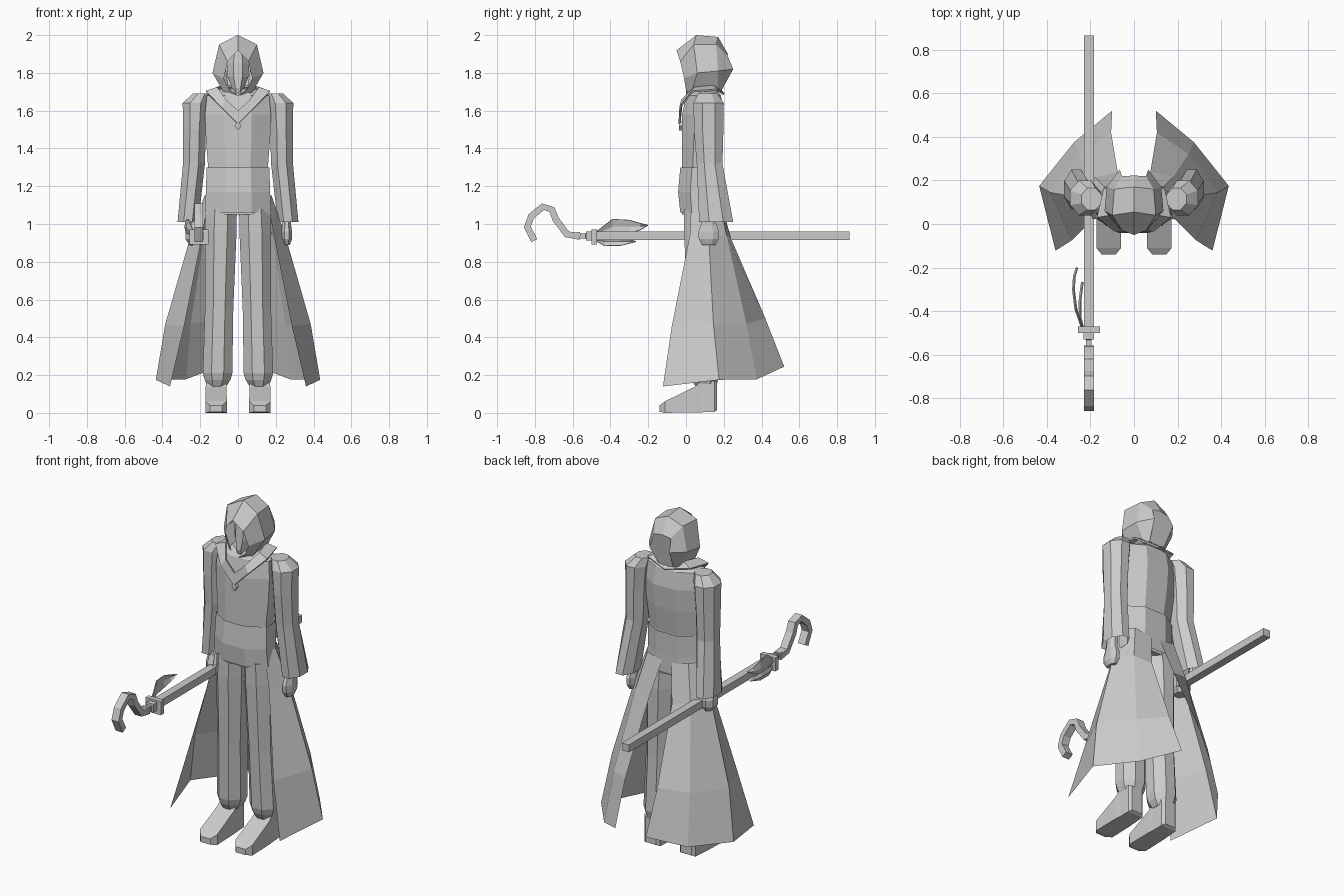
import bpy, bmesh, math

GREY = bpy.data.materials.new("light_grey")
GREY.diffuse_color = (0.6, 0.6, 0.6, 1)


def finish(name, bm):
    bmesh.ops.remove_doubles(bm, verts=bm.verts, dist=0.0005)
    bmesh.ops.recalc_face_normals(bm, faces=bm.faces)
    me = bpy.data.meshes.new(name)
    bm.to_mesh(me)
    bm.free()
    me.materials.append(GREY)
    ob = bpy.data.objects.new(name, me)
    bpy.context.collection.objects.link(ob)
    return ob


def loft(name, rings, closed=True, caps=(True, True), sx=1):
    """Bridge a list of point rings; sx=-1 mirrors in x."""
    bm = bmesh.new()
    vs = [[bm.verts.new((sx * x, y, z)) for x, y, z in r] for r in rings]
    n = len(rings[0])
    for a, b in zip(vs, vs[1:]):
        for i in range(n if closed else n - 1):
            j = (i + 1) % n
            bm.faces.new((a[i], a[j], b[j], b[i]))
    if closed and caps[0]:
        bm.faces.new(vs[0])
    if closed and caps[1]:
        bm.faces.new(vs[-1])
    return finish(name, bm)


def oval(z, cx, cy, rx, ry, n=8):
    k = 1 / math.cos(math.pi / n)
    return [(cx + k * rx * math.cos((i + .5) * math.tau / n),
             cy + k * ry * math.sin((i + .5) * math.tau / n), z) for i in range(n)]


def body(z, hx, yf, yb):
    return oval(z, 0, (yf + yb) / 2, hx, (yb - yf) / 2)


def mirror_ring(half):
    """Half ring from top centre to bottom centre -> full ring."""
    return half + [(-x, y, z) for x, y, z in half[-2:0:-1]]


def rect_y(y, cx, hx, z0, z1):
    return [(cx - hx, y, z0), (cx + hx, y, z0), (cx + hx, y, z1), (cx - hx, y, z1)]


# torso and waist
loft("torso", [body(*r) for r in [
    (1.05, .172, -.02, .17), (1.17, .162, -.02, .165), (1.30, .158, -.02, .17),
    (1.45, .17, -.02, .19), (1.58, .175, -.02, .2), (1.68, .165, .0, .185),
    (1.715, .09, .03, .16)]])
loft("belt", [body(*r) for r in [
    (1.06, .176, -.03, .178), (1.17, .17, -.042, .178), (1.30, .166, -.03, .18)]],
    caps=(False, False))

# collar band with its pointed front
outer = [(0, -.04, 1.53), (.09, -.035, 1.62), (.17, .03, 1.705), (.14, .165, 1.715), (0, .205, 1.69)]
inner = [(0, -.035, 1.60), (.065, -.025, 1.66), (.11, .04, 1.725), (.085, .145, 1.735), (0, .17, 1.73)]
collar = loft("collar", [mirror_ring(outer), mirror_ring(inner)], caps=(False, False))
collar.modifiers.new("thickness", "SOLIDIFY").thickness = 0.01
# pendant
loft("pendant", [[(0, y, 1.545), (.018, y, 1.52), (0, y, 1.495), (-.018, y, 1.52)]
                 for y in (-.02, -.036)])

# hood, open at the front
loft("hood", [mirror_ring(h) for h in [
    [(0, -.05, 1.92), (.055, -.03, 1.86), (.075, -.01, 1.77), (.045, .0, 1.71), (0, .0, 1.68)],
    [(0, .055, 2.0), (.1, .04, 1.95), (.135, .06, 1.80), (.078, .03, 1.70), (0, .015, 1.65)],
    [(0, .17, 1.99), (.09, .16, 1.95), (.125, .17, 1.81), (.07, .17, 1.70), (0, .18, 1.70)],
    [(0, .222, 1.9), (.055, .22, 1.89), (.065, .25, 1.82), (.05, .19, 1.71), (0, .19, 1.70)]]],
    caps=(False, True))
# face and neck
loft("face", [body(*r) for r in [
    (1.67, .03, .02, .12), (1.72, .032, .005, .13), (1.78, .055, .01, .14),
    (1.85, .06, .015, .15), (1.92, .04, .03, .14)]])

for sx, side in ((1, "left"), (-1, "right")):
    # sleeve with flared open cuff
    loft(side + "_sleeve", [oval(*r) for r in [
        (1.69, .195, .115, .045, .05), (1.64, .225, .12, .068, .08),
        (1.50, .23, .12, .06, .078), (1.32, .233, .125, .058, .068),
        (1.01, .265, .16, .055, .09)]], caps=(True, False), sx=sx)
    # hand: the right one is closed around the staff
    hx = .258 if sx > 0 else .228
    w = .028 if sx > 0 else .05
    loft(side + "_hand", [oval(*r) for r in [
        (1.10, .255, .13, .025, .03), (1.0, hx, .12, w * .8, .04),
        (.96, hx, .12, w, .055), (.92, hx, .12, w, .052), (.89, hx, .12, w * .6, .035)]], sx=sx)
    # trouser leg, gathered at the ankle
    loft(side + "_leg", [oval(*r) for r in [
        (1.08, .088, .08, .082, .09), (.95, .092, .085, .084, .095),
        (.55, .1, .09, .075, .082), (.21, .108, .1, .078, .08),
        (.175, .108, .1, .068, .07), (.14, .112, .105, .05, .055)]], sx=sx)
    # boot
    loft(side + "_boot", [rect_y(*r) for r in [
        (-.14, .116, .032, .006, .04), (-.11, .116, .057, 0, .062),
        (.05, .116, .055, .003, .14), (.08, .116, .052, .003, .17),
        (.15, .116, .05, .006, .17), (.165, .116, .035, .015, .165)]], sx=sx)
    # coat tail: columns from the front edge round to the back edge
    loft(side + "_coat_tail", [
        [(.15, .03, 1.15), (.19, .02, .94), (.285, -.075, .46), (.36, -.122, .14)],
        [(.178, .1, 1.15), (.25, .12, .94), (.385, .145, .47), (.435, .175, .175)],
        [(.135, .17, 1.15), (.18, .215, .94), (.25, .32, .47), (.275, .375, .178)],
        [(.03, .18, 1.13), (.075, .24, .92), (.105, .42, .50), (.10, .52, .245)]],
        closed=False, sx=sx)

# staff shaft with stepped head
SX, SZ = -.207, .937
loft("staff_shaft", [rect_y(y, SX, .023, SZ - .022, SZ + .022) for y in (.865, -.48)])
loft("staff_guard", [rect_y(y, SX, .05, .892, .972) for y in (-.47, -.5)])
loft("staff_neck", [rect_y(y, SX, h, SZ - h, SZ + h) for y, h in
                    [(-.49, .024), (-.53, .024), (-.531, .013), (-.56, .013), (-.561, .02), (-.58, .02)]])

# crook: a square band swept along a hooked path
path = [(-.56, .935), (-.63, .945), (-.69, 1.025), (-.709, 1.075), (-.757, 1.092),
        (-.82, 1.04), (-.84, .984), (-.803, .912)]
rings = []
for i, (y, z) in enumerate(path):
    a, b = path[max(i - 1, 0)], path[min(i + 1, len(path) - 1)]
    dy, dz = b[0] - a[0], b[1] - a[1]
    d = math.hypot(dy, dz)
    oy, oz = -dz / d * .018, dy / d * .018
    rings.append([(SX + s * .023, y + t * oy, z + t * oz)
                  for s, t in ((-1, -1), (1, -1), (1, 1), (-1, 1))])
loft("staff_crook", rings)

# curved leaves on the staff: rows of (y, x, top, bottom)
for name, rows in {
    "upper_leaf": [(-.47, -.238, .965, .935), (-.39, -.265, 1.027, .945),
                   (-.30, -.276, 1.022, .95), (-.24, -.272, 1.005, .967), (-.2, -.26, .995, .992)],
    "lower_leaf": [(-.47, -.235, .925, .905), (-.43, -.245, .93, .883),
                   (-.35, -.246, .93, .883), (-.265, -.235, .91, .905)]}.items():
    leaf = loft(name, [[(x, y, t), (x - .008, y, (t + b) / 2), (x, y, b)]
                       for y, x, t, b in rows], closed=False)
    leaf.modifiers.new("thickness", "SOLIDIFY").thickness = 0.005
